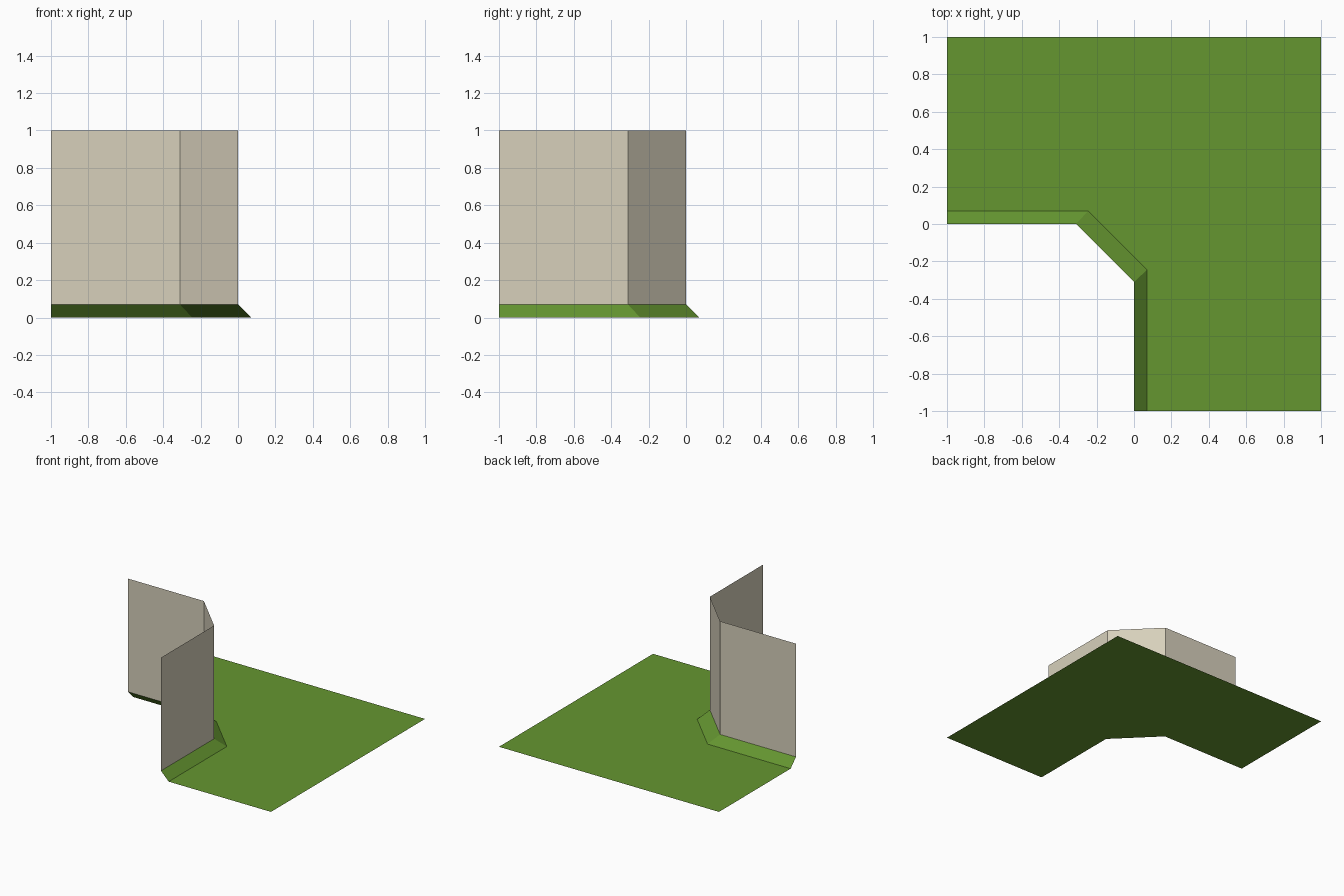
import bpy

if "Cube" in bpy.data.objects:
    bpy.data.objects.remove(bpy.data.objects["Cube"])


def material(name, color):
    m = bpy.data.materials.new(name)
    m.diffuse_color = (*color, 1)
    m.use_nodes = True
    m.node_tree.nodes["Principled BSDF"].inputs["Base Color"].default_value = m.diffuse_color
    return m


def sheet(name, verts, faces, mat):
    me = bpy.data.meshes.new(name)
    me.from_pydata(verts, [], faces)
    me.materials.append(mat)
    ob = bpy.data.objects.new(name, me)
    bpy.context.collection.objects.link(ob)
    return ob


def strip(name, low, high, mat):
    # ribbon of quads between two matching paths
    n = len(low)
    faces = [(i + 1, i, n + i, n + i + 1) for i in range(n - 1)]
    return sheet(name, low + high, faces, mat)


def at_height(path, z):
    return [(x, y, z) for x, y in path]


grass = material("grass green", (0.13, 0.305, 0.03))
stone = material("pale stone", (0.68, 0.63, 0.50))

# chamfered corner path of the wall, and the foot of the bank around it
WALL = [(-1, 0), (-0.31, 0), (0, -0.31), (0, -1)]
FOOT = [(-1, 0.07), (-0.245, 0.07), (0.07, -0.245), (0.07, -1)]
BANK_H = 0.07

# upright wall panels
strip("corner_wall", at_height(WALL, BANK_H), at_height(WALL, 1), stone)

# sloping grass bank at the base of the wall
strip("grass_bank", at_height(FOOT, 0), at_height(WALL, BANK_H), grass)

# flat lawn around the corner, three quads meeting at the far corner
rim = [(-1, 1), (1, 1), (1, -1)]
sheet("lawn", at_height(FOOT + rim, 0),
      [(0, 1, 5, 4), (1, 2, 5), (2, 3, 6, 5)], grass)
